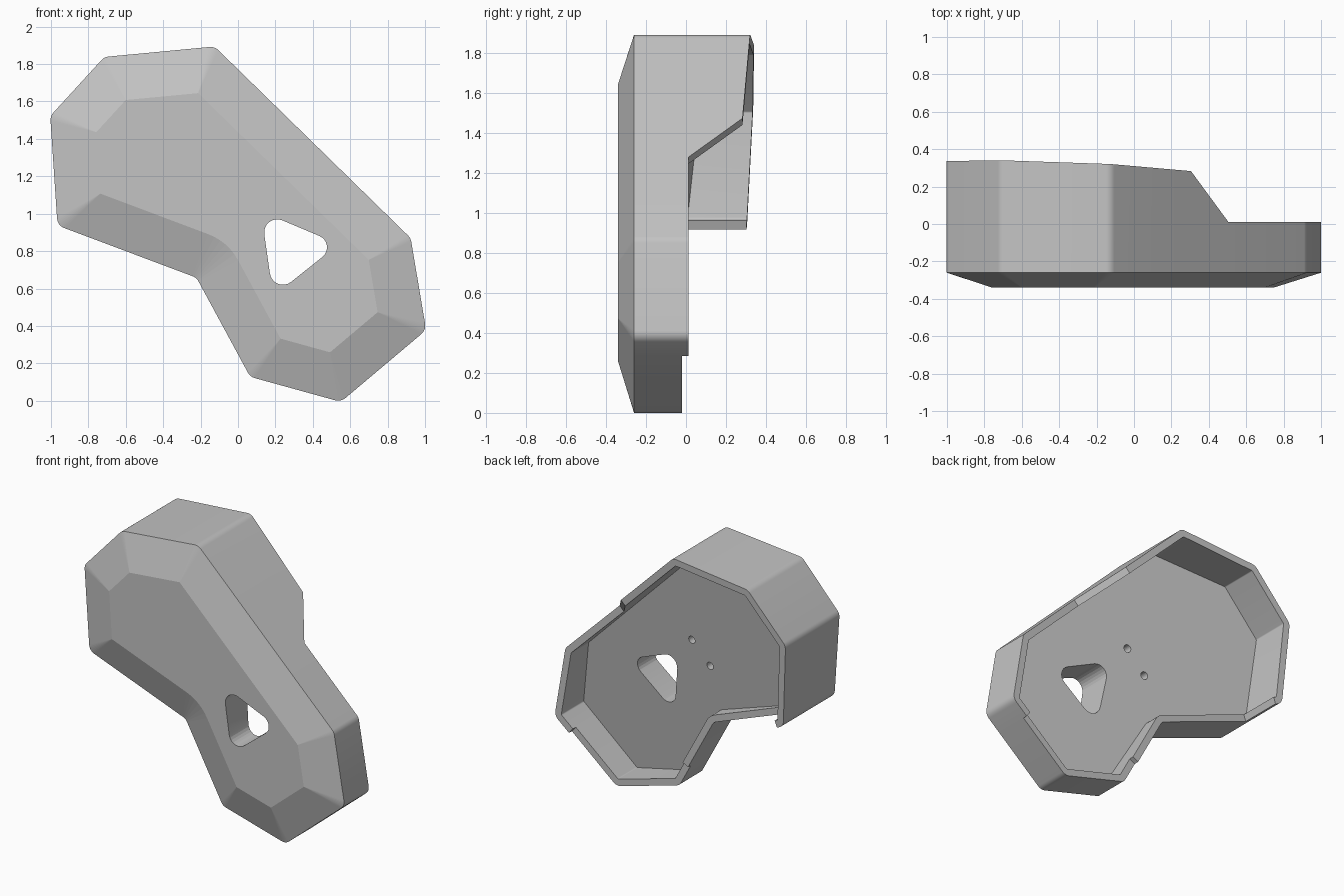
import bpy, bmesh, math
from mathutils import Vector

cube = bpy.data.objects.get("Cube")
if cube:
    bpy.data.objects.remove(cube)

# Outline corners (x, z), clockwise from the top left, with the rim style that follows
# each one, and stations along the next edge as (fraction, rim style)
TALL, MID, LOW = None, 0.012, -0.02
OUTLINE = [
    ((-0.715, 1.838), TALL, []),
    ((-0.125, 1.894), TALL, [(0.41, TALL), (0.60, MID)]),
    ((0.923, 0.870), MID, []),
    ((1.006, 0.378), MID, [(0.24, MID), (0.244, LOW)]),
    ((0.55, -0.006), LOW, []),
    ((0.065, 0.128), LOW, [(0.306, LOW), (0.31, MID)]),
    ((-0.222, 0.658), MID, [(0.93, MID), (0.932, TALL)]),
    ((-0.965, 0.937), TALL, []),
    ((-1.004, 1.522), TALL, []),
]
RADIUS, SEGMENTS = 0.06, 6
WALL, BEVEL = 0.047, 0.24


def front(p, style):
    return -0.34


def edge(p, style):
    return -0.26


def rim(p, style):
    """Tall walls end on a slightly tilted plane, the others at a fixed depth."""
    return 0.221 - 0.039 * p.x + 0.05 * p.y if style is TALL else style


def floor(p, style):
    """The inside floor rises from the low end to the tall end."""
    return -0.183 - 0.0975 * p.x + 0.1035 * p.y


def inset_loop(d):
    """Rounded outline moved inwards by d, as (point, rim style) pairs."""
    pts = [Vector(c[0]) for c in OUTLINE]
    count = len(pts)
    dirs = [(pts[(i + 1) % count] - pts[i]).normalized() for i in range(count)]
    normals = [Vector((v.y, -v.x)) for v in dirs]
    arcs = []
    for i in range(count):
        n1, n2 = normals[i - 1], normals[i]
        mitre = (n1 + n2) / (1 + n1.dot(n2))
        side = 1 if dirs[i].dot(n1) > 0 else -1
        r = max(RADIUS - side * d, 0)
        centre = pts[i] + mitre * (d + side * r)
        arcs.append([centre - n1.slerp(n2, k / SEGMENTS) * side * r
                     for k in range(SEGMENTS + 1)])
    loop = []
    for i, (_, style, stations) in enumerate(OUTLINE):
        loop += [(p, style) for p in arcs[i]]
        start, end = arcs[i][-1], arcs[(i + 1) % count][0]
        length = (pts[(i + 1) % count] - pts[i]).length
        for f, s in stations:
            # Keep stations between the two corners, even on strongly inset loops
            along = f * length - (start - pts[i]).dot(dirs[i])
            along = min(max(along, 0), (end - start).length)
            loop.append((start + dirs[i] * along, s))
    return loop


def ring(bm, d, depth):
    return [bm.verts.new((p.x, depth(p, s), p.y)) for p, s in inset_loop(d)]


def bridge(bm, a, b):
    for i in range(len(a)):
        j = (i + 1) % len(a)
        bm.faces.new((a[i], a[j], b[j], b[i]))


def finish(bm, name):
    bmesh.ops.remove_doubles(bm, verts=bm.verts, dist=0.0005)
    bmesh.ops.recalc_face_normals(bm, faces=bm.faces)
    mesh = bpy.data.meshes.new(name)
    bm.to_mesh(mesh)
    bm.free()
    obj = bpy.data.objects.new(name, mesh)
    bpy.context.collection.objects.link(obj)
    return obj


def prism(name, points, y0, y1):
    bm = bmesh.new()
    a, b = [[bm.verts.new((x, y, z)) for x, z in points] for y in (y0, y1)]
    bm.faces.new(a)
    bm.faces.new(b)
    bridge(bm, a, b)
    return finish(bm, name)


def arc(cx, cz, r, start, end, n):
    return [(cx + r * math.cos(math.radians(start + (end - start) * k / n)),
             cz + r * math.sin(math.radians(start + (end - start) * k / n)))
            for k in range(n + 1)]


# Cover shell: bevelled front, outer wall, rim, inner wall, sloping floor
bm = bmesh.new()
rings = [ring(bm, BEVEL, front), ring(bm, 0, edge), ring(bm, 0, rim),
         ring(bm, WALL, rim), ring(bm, WALL, floor)]
bm.faces.new(rings[0])
bm.faces.new(rings[-1])
for a, b in zip(rings, rings[1:]):
    bridge(bm, a, b)
cover = finish(bm, "cover_shell")

# Rounded triangular window and two blind screw holes
window = (arc(0.21, 0.90, 0.07, 188, 68, 8) + arc(0.41, 0.82, 0.066, 68, -53, 8)
          + arc(0.24, 0.69, 0.07, -53, -172, 8))
cutters = [prism("window_cutter", window, -0.5, 0.2)]
for x, z in ((0.0, 1.145), (-0.14, 1.0)):
    cutters.append(prism("screw_hole_cutter", arc(x, z, 0.026, 0, 345, 23), -0.18, 0.1))

bpy.context.view_layer.objects.active = cover
cover.select_set(True)
for cutter in cutters:
    cutter.hide_render = True
    mod = cover.modifiers.new("cut", 'BOOLEAN')
    mod.operation, mod.solver, mod.object = 'DIFFERENCE', 'EXACT', cutter
    bpy.ops.object.modifier_apply(modifier=mod.name)
    bpy.data.objects.remove(cutter)

# Single grey finish
grey = bpy.data.materials.new("grey_plastic")
grey.use_nodes = True
colour = (0.55, 0.55, 0.55, 1)
grey.diffuse_color = colour
grey.node_tree.nodes["Principled BSDF"].inputs["Base Color"].default_value = colour
cover.data.materials.clear()
cover.data.materials.append(grey)

# Round corners are smooth, the front and its bevels stay crisp
bpy.ops.object.shade_smooth_by_angle(angle=math.radians(12))
for face in cover.data.polygons:
    if face.normal.y < -0.9:
        face.use_smooth = False
